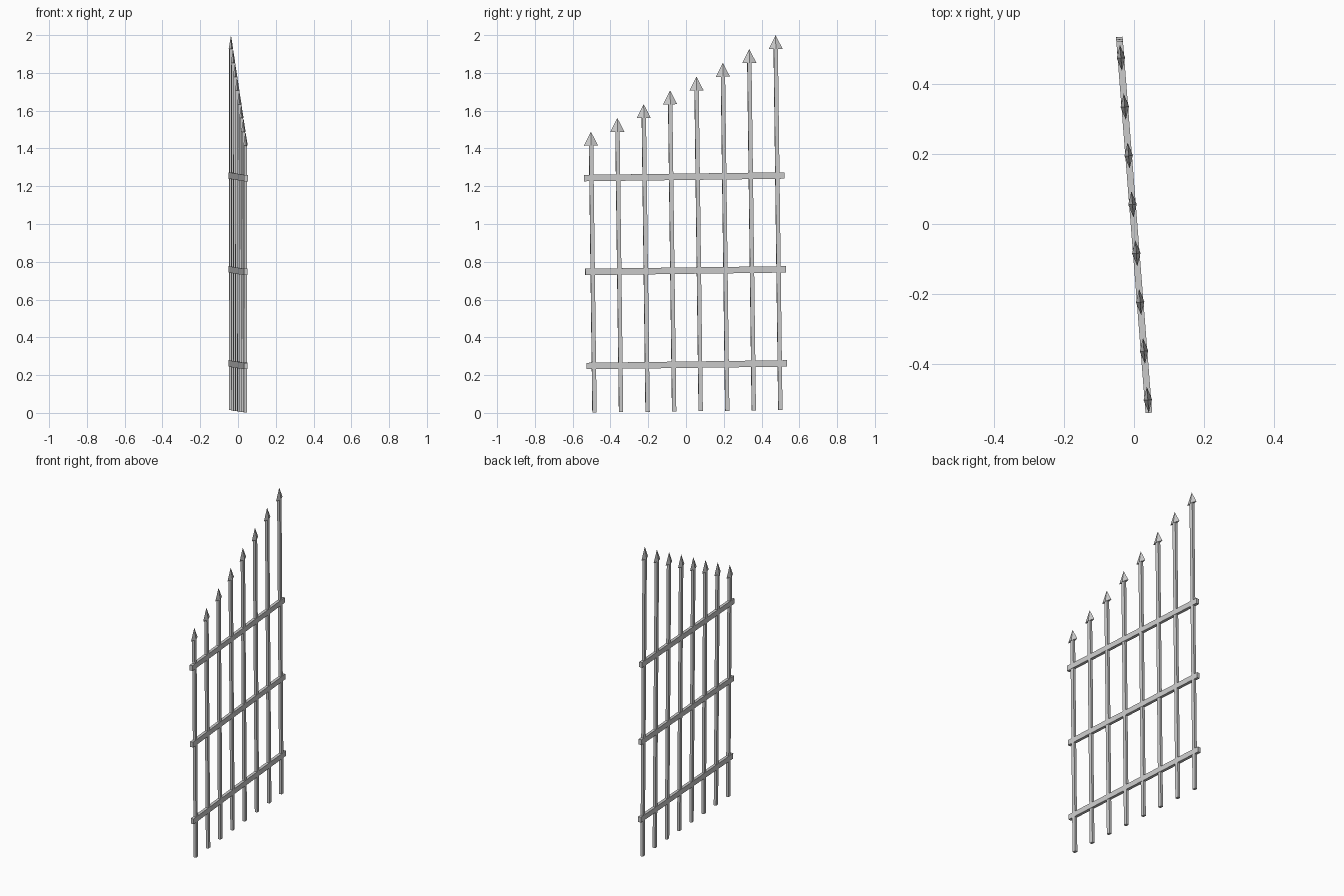
import bpy
import math
from mathutils import Matrix

if "Cube" in bpy.data.objects:
    bpy.data.objects.remove(bpy.data.objects["Cube"])

# The whole panel leans slightly and is turned a little about z
POSE = Matrix.Rotation(math.radians(4.5), 4, 'Z') @ Matrix.Rotation(0.0128, 4, 'X')


def place(obj, name, loc, dims):
    obj.name = name
    size = Matrix.Diagonal((*dims, 1))
    obj.data.transform(POSE @ Matrix.Translation(loc) @ size)


def box(name, loc, dims):
    bpy.ops.mesh.primitive_cube_add(size=1)
    place(bpy.context.object, name, loc, dims)


def spike(name, loc, dims):
    bpy.ops.mesh.primitive_cone_add(vertices=4, radius1=0.5, radius2=0, depth=1)
    place(bpy.context.object, name, loc, dims)


MID = 0.007
BOTTOM = 0.008
HEAD = 0.074

# Upright bars with flat arrow heads, rising towards +y
for i in range(8):
    y = MID - 0.493 + i * 0.141
    tip = 1.495 + i * 0.0712
    top = tip - HEAD
    box(f"bar_{i + 1}", (0, y, (BOTTOM + top) / 2), (0.017, 0.022, top - BOTTOM))
    spike(f"arrow_head_{i + 1}", (0, y, tip - HEAD / 2), (0.024, 0.075, HEAD))

# Horizontal rails
for name, z in (("bottom_rail", 0.255), ("middle_rail", 0.753), ("top_rail", 1.25)):
    box(name, (0, MID, z), (0.019, 1.065, 0.034))
